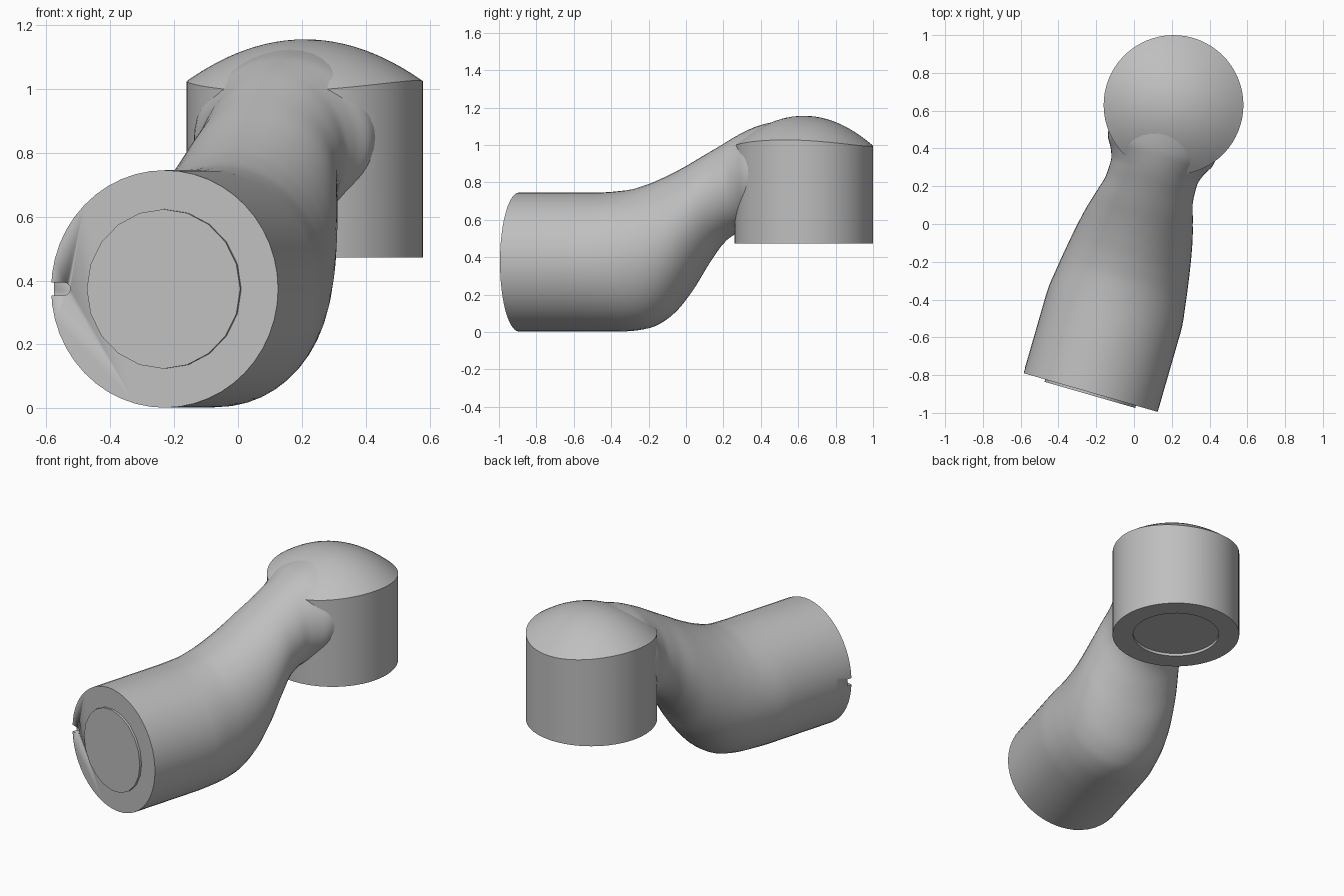
import bpy, bmesh, math
from mathutils import Matrix, Vector

cube = bpy.data.objects.get("Cube")
if cube:
    bpy.data.objects.remove(cube, do_unlink=True)

grey = bpy.data.materials.new("matte grey")
grey.use_nodes = True
grey.diffuse_color = (0.52, 0.52, 0.52, 1)
grey.node_tree.nodes["Principled BSDF"].inputs["Base Color"].default_value = (0.52, 0.52, 0.52, 1)

# Local frame: x across the arm, y along it, origin under the flange centre
FRAME = Matrix.Translation((-0.23, -0.892, 0)) @ Matrix.Rotation(-math.radians(16.1), 4, "Z")
HEAD_Y, HEAD_R, FLANGE_R, FLANGE_Z = 1.584, 0.37, 0.372, 0.374


def finish(name, bm, angle=35):
    """Turn a bmesh into a shaded object placed in the link frame."""
    bmesh.ops.recalc_face_normals(bm, faces=bm.faces)
    mesh = bpy.data.meshes.new(name)
    bm.to_mesh(mesh)
    bm.free()
    mesh.materials.append(grey)
    obj = bpy.data.objects.new(name, mesh)
    bpy.context.collection.objects.link(obj)
    obj.matrix_world = FRAME
    bpy.ops.object.select_all(action="DESELECT")
    obj.select_set(True)
    bpy.context.view_layer.objects.active = obj
    bpy.ops.object.shade_smooth_by_angle(angle=math.radians(angle))
    return obj


def loft(bm, rings):
    """Skin closed rings of equal length and cap both ends."""
    loops = [[bm.verts.new(p) for p in ring] for ring in rings]
    n = len(loops[0])
    for a, b in zip(loops, loops[1:]):
        for i in range(n):
            j = (i + 1) % n
            bm.faces.new((a[i], a[j], b[j], b[i]))
    bm.faces.new(loops[0])
    bm.faces.new(loops[-1])


def turn(n):
    return [2 * math.pi * i / n for i in range(n)]


# Arm profile: distance along, top height, bottom height, half width
PROFILE = [
    (0.00, 0.746, 0.002, 0.370), (0.44, 0.746, 0.002, 0.370),
    (0.60, 0.758, 0.004, 0.352), (0.72, 0.790, 0.020, 0.334),
    (0.825, 0.833, 0.075, 0.316), (0.93, 0.885, 0.190, 0.294),
    (1.03, 0.942, 0.345, 0.266), (1.137, 1.003, 0.482, 0.239),
    (1.21, 1.046, 0.530, 0.237), (1.27, 1.076, 0.555, 0.255),
    (1.336, 1.103, 0.580, 0.290), (1.42, 1.124, 0.600, 0.300),
    (1.50, 1.138, 0.620, 0.290),
]


def slope(i, k):
    """Smooth tangent at a profile point, flat at plateaus and ends."""
    if i in (0, len(PROFILE) - 1):
        return 0
    a, b, c = PROFILE[i - 1:i + 2]
    before, after = (b[k] - a[k]) / (b[0] - a[0]), (c[k] - b[k]) / (c[0] - b[0])
    return 2 * before * after / (before + after) if before * after > 0 else 0


def sample(i, t, k):
    p, q = PROFILE[i], PROFILE[i + 1]
    h = q[0] - p[0]
    return ((1 + 2 * t) * (1 - t) ** 2 * p[k] + t * (1 - t) ** 2 * h * slope(i, k)
            + t * t * (3 - 2 * t) * q[k] - t * t * (1 - t) * h * slope(i + 1, k))


def section(y, top, bottom, half):
    mid, tall = (top + bottom) / 2, (top - bottom) / 2
    return [(half * math.cos(a), y, mid + tall * math.sin(a)) for a in turn(48)]


# Arm: straight barrel that rises and narrows into the head
rings = []
for i in range(len(PROFILE) - 1):
    for t in (0, 0.25, 0.5, 0.75):
        y = PROFILE[i][0] + t * (PROFILE[i + 1][0] - PROFILE[i][0])
        rings.append(section(y, *(sample(i, t, k) for k in (1, 2, 3))))
rings.append(section(*PROFILE[-1]))
bm = bmesh.new()
loft(bm, rings)
arm = finish("arm", bm)

# Alignment notch: rounded slot cut into the flange edge
bm = bmesh.new()
slot = [(-0.42, -0.02), (-0.327, -0.02)]
slot += [(-0.327 + 0.02 * math.cos(a), 0.02 * math.sin(a))
         for a in (math.radians(d) for d in range(-60, 61, 30))]
slot += [(-0.327, 0.02), (-0.42, 0.02)]
loft(bm, [[(x, y, FLANGE_Z + z) for x, z in slot] for y in (-0.03, 0.03)])
cutter = finish("notch_cutter", bm)
cutter.hide_render = True
cut = arm.modifiers.new("notch", "BOOLEAN")
cut.object = cutter
cut.operation = "DIFFERENCE"
cut.solver = "EXACT"
bpy.context.view_layer.objects.active = arm
bpy.ops.object.modifier_apply(modifier=cut.name)
bpy.data.objects.remove(cutter, do_unlink=True)

# Flange plate: raised disc on the end of the barrel
bm = bmesh.new()
loft(bm, [[(0.25 * math.cos(a), y, FLANGE_Z + 0.25 * math.sin(a)) for a in turn(20)]
          for y in (0.005, -0.013)])
finish("flange_plate", bm)


# Head: upright cylinder with a recessed underside and a domed top
def head_ring(r, z=None):
    ring = []
    for a in turn(64):
        x, y = r * math.cos(a), r * math.sin(a)
        dome = 1.156 - 0.94 * x * x - 1.19 * y * y
        ring.append((x, HEAD_Y + y, dome if z is None else z))
    return ring


bm = bmesh.new()
rings = [head_ring(0.25, 0.49), head_ring(0.25, 0.473), head_ring(HEAD_R, 0.473)]
rings += [head_ring(HEAD_R * f / 12) for f in range(12, 0, -1)]
loft(bm, rings)
finish("head", bm)
